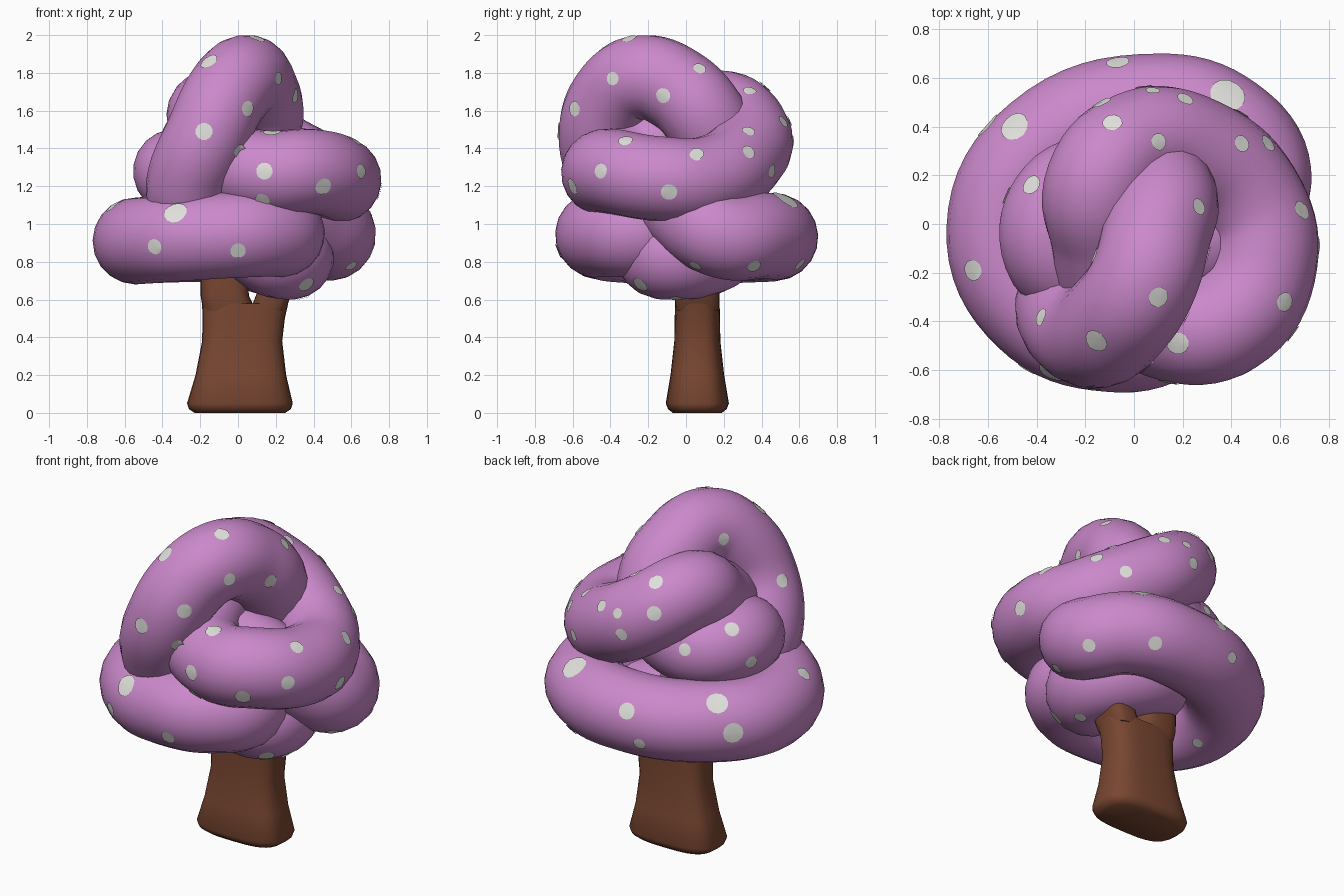
import bpy, bmesh, math
from mathutils import Vector
from mathutils.bvhtree import BVHTree

if "Cube" in bpy.data.objects:
    bpy.data.objects.remove(bpy.data.objects["Cube"])


def material(name, rgb):
    m = bpy.data.materials.new(name)
    m.diffuse_color = (*rgb, 1)
    m.use_nodes = True
    m.node_tree.nodes["Principled BSDF"].inputs["Base Color"].default_value = m.diffuse_color
    return m


PINK = material("orchid_foliage", (0.60, 0.25, 0.60))
BROWN = material("brown_bark", (0.19, 0.062, 0.031))
PALE = material("pale_spots", (0.75, 0.75, 0.72))


def add_object(name, mesh, mat):
    mesh.materials.clear()
    mesh.materials.append(mat)
    mesh.shade_smooth()
    ob = bpy.data.objects.new(name, mesh)
    bpy.context.collection.objects.link(ob)
    return ob


def tube(name, pts, radius, closed=False):
    """Round tube swept along a smooth path, turned into a mesh."""
    cu = bpy.data.curves.new(name + "_path", 'CURVE')
    cu.dimensions = '3D'
    cu.resolution_u = 8
    cu.bevel_depth = radius
    cu.bevel_resolution = 8
    cu.use_fill_caps = True
    sp = cu.splines.new('BEZIER')
    sp.bezier_points.add(len(pts) - 1)
    for bp, co in zip(sp.bezier_points, pts):
        bp.co = co
    for bp in sp.bezier_points:
        bp.handle_left_type = bp.handle_right_type = 'AUTO'
    sp.use_cyclic_u = closed
    tmp = bpy.data.objects.new(name + "_tmp", cu)
    bpy.context.collection.objects.link(tmp)
    dg = bpy.context.evaluated_depsgraph_get()
    mesh = bpy.data.meshes.new_from_object(tmp.evaluated_get(dg))
    bpy.data.objects.remove(tmp)
    return add_object(name, mesh, PINK)


# Foliage: interlocking fat coils
coils = [
    tube("lower_coil", [
        (-0.05, 0.02, 1.22), (0.20, -0.09, 1.19), (0.41, 0.03, 1.04), (0.50, 0.20, 0.94),
        (0.37, 0.39, 0.94), (0.10, 0.47, 0.93), (-0.36, 0.32, 0.92),
        (-0.54, -0.02, 0.91), (-0.40, -0.34, 0.92), (-0.10, -0.46, 0.94),
        (0.13, -0.41, 0.95), (0.23, -0.26, 0.95), (0.12, -0.08, 0.98)], 0.23),
    tube("bottom_coil", [
        (0.02, -0.08, 1.0), (0.18, -0.15, 0.85), (0.28, -0.04, 0.83),
        (0.14, 0.13, 0.86), (-0.10, 0.16, 0.93)], 0.23),
    tube("middle_coil", [
        (0.15, -0.42, 1.27), (0.38, -0.40, 1.28), (0.53, -0.15, 1.24),
        (0.47, 0.11, 1.24), (0.25, 0.30, 1.35), (0.03, 0.33, 1.48),
        (-0.14, 0.17, 1.59), (-0.12, -0.05, 1.48), (-0.06, -0.27, 1.33)], 0.225, True),
    tube("upper_coil", [
        (-0.25, -0.27, 1.06), (-0.26, -0.37, 1.22), (-0.16, -0.45, 1.47),
        (-0.06, -0.38, 1.68), (0.035, -0.24, 1.775), (0.09, -0.05, 1.715),
        (0.12, 0.10, 1.56), (0.03, 0.17, 1.38), (-0.12, 0.15, 1.27),
        (-0.28, 0.09, 1.27), (-0.32, -0.10, 1.27), (-0.15, -0.22, 1.17)], 0.225),
]


# Trunk: rounded-rectangle lofts, a base that forks into two limbs
def loft(bm, sections, n=28):
    rings = []
    for z, xc, hx, yc, hy in sections:
        ring = []
        for i in range(n):
            a = 2 * math.pi * i / n
            c, s = math.cos(a), math.sin(a)
            ring.append(bm.verts.new((
                xc + hx * math.copysign(abs(c) ** 0.65, c),
                yc + hy * math.copysign(abs(s) ** 0.65, s), z)))
        rings.append(ring)
    for lo, hi in zip(rings, rings[1:]):
        for i in range(n):
            j = (i + 1) % n
            bm.faces.new((lo[i], lo[j], hi[j], hi[i]))
    bm.faces.new(rings[0][::-1])
    bm.faces.new(rings[-1])


bm = bmesh.new()
loft(bm, [(0, .01, .24, .06, .13), (.02, .01, .27, .06, .155), (.05, .01, .28, .06, .167),
          (.2, .015, .24, .06, .142), (.38, .022, .212, .06, .122),
          (.5, .03, .218, .06, .12), (.58, .038, .228, .06, .118)])
loft(bm, [(.54, -.055, .125, .06, .110), (.58, -.057, .134, .06, .117),
          (.62, -.07, .128, .06, .118), (.75, -.075, .124, .06, .118), (.95, -.075, .124, .06, .118)])
loft(bm, [(.54, .165, .08, .06, .110), (.58, .172, .093, .06, .117),
          (.63, .19, .092, .06, .117), (.8, .235, .092, .06, .117)])
trunk_mesh = bpy.data.meshes.new("trunk")
bm.to_mesh(trunk_mesh)
bm.free()
trunk = add_object("trunk", trunk_mesh, BROWN)
bpy.context.view_layer.objects.active = trunk
trunk.select_set(True)
bpy.ops.object.shade_smooth_by_angle(angle=math.radians(50))

# Spots: thin discs projected on the foliage; (azimuth, elevation): [(u, v, radius)]
SPOTS = {
    (0, 0): [(-.155, 1.86, .05), (-.18, 1.49, .046), (.05, 1.61, .042), (0, 1.39, .036),
             (.14, 1.28, .045), (.45, 1.2, .046), (.13, 1.13, .04), (-.33, 1.06, .063),
             (-.44, .88, .042), (0, .86, .042), (.21, 1.77, .036)],
    (90, 0): [(-.12, 1.68, .04), (.07, 1.82, .036), (-.32, 1.44, .04), (-.45, 1.28, .04),
              (.05, 1.36, .034), (-.09, 1.17, .044), (.33, 1.38, .038), (.51, 1.54, .036),
              (.45, 1.28, .036), (.05, .78, .036), (.36, .78, .038), (.6, .79, .04),
              (-.24, .68, .046)],
    (0, 90): [(-.49, .4, .062), (.385, .53, .075), (-.42, .16, .042), (.1, -.3, .042),
              (.18, -.49, .046), (-.66, -.19, .044), (.68, .06, .035), (.44, .33, .036)],
    (215, 25): [(-.325, .69, .048), (.26, .57, .058), (-.255, .51, .036), (.205, 1.64, .036),
                (.53, 1.41, .038), (.36, .96, .038), (-.005, 1.03, .036), (-.355, 1.115, .036),
                (-.375, 1.23, .03), (-.165, 1.40, .042), (-.275, 1.45, .036),
                (-.175, 1.23, .042)],
    (135, -25): [(.33, .51, .034), (-.28, .64, .036)],
}

verts, polys = [], []
for ob in coils:
    base = len(verts)
    verts += [v.co.copy() for v in ob.data.vertices]
    polys += [[base + i for i in p.vertices] for p in ob.data.polygons]
tree = BVHTree.FromPolygons(verts, polys)

bm = bmesh.new()
for (az, el), spots in SPOTS.items():
    a, e = math.radians(az), math.radians(el)
    cam = Vector((math.sin(a) * math.cos(e), -math.cos(a) * math.cos(e), math.sin(e)))
    right = Vector((math.cos(a), math.sin(a), 0))
    up = cam.cross(right)
    for u, v, r in spots:
        hit, nor, _, _ = tree.ray_cast(right * u + up * v + cam * 5, -cam)
        if hit is None:
            continue
        if nor.dot(cam) < 0:
            nor = -nor
        t1 = nor.orthogonal().normalized()
        t2 = nor.cross(t1)
        centre = bm.verts.new(hit + nor * 0.006)
        ring = []
        for k in range(12):
            b = 2 * math.pi * k / 12
            p = hit + (t1 * math.cos(b) + t2 * math.sin(b)) * r
            q, _, _, d = tree.ray_cast(p + nor * 0.04, -nor)
            if q is None or d > 0.075:
                q = p - nor * 0.005
            ring.append(bm.verts.new(q + nor * 0.006))
        for k in range(12):
            bm.faces.new((centre, ring[k], ring[(k + 1) % 12]))
spot_mesh = bpy.data.meshes.new("foliage_spots")
bm.to_mesh(spot_mesh)
bm.free()
add_object("foliage_spots", spot_mesh, PALE)
